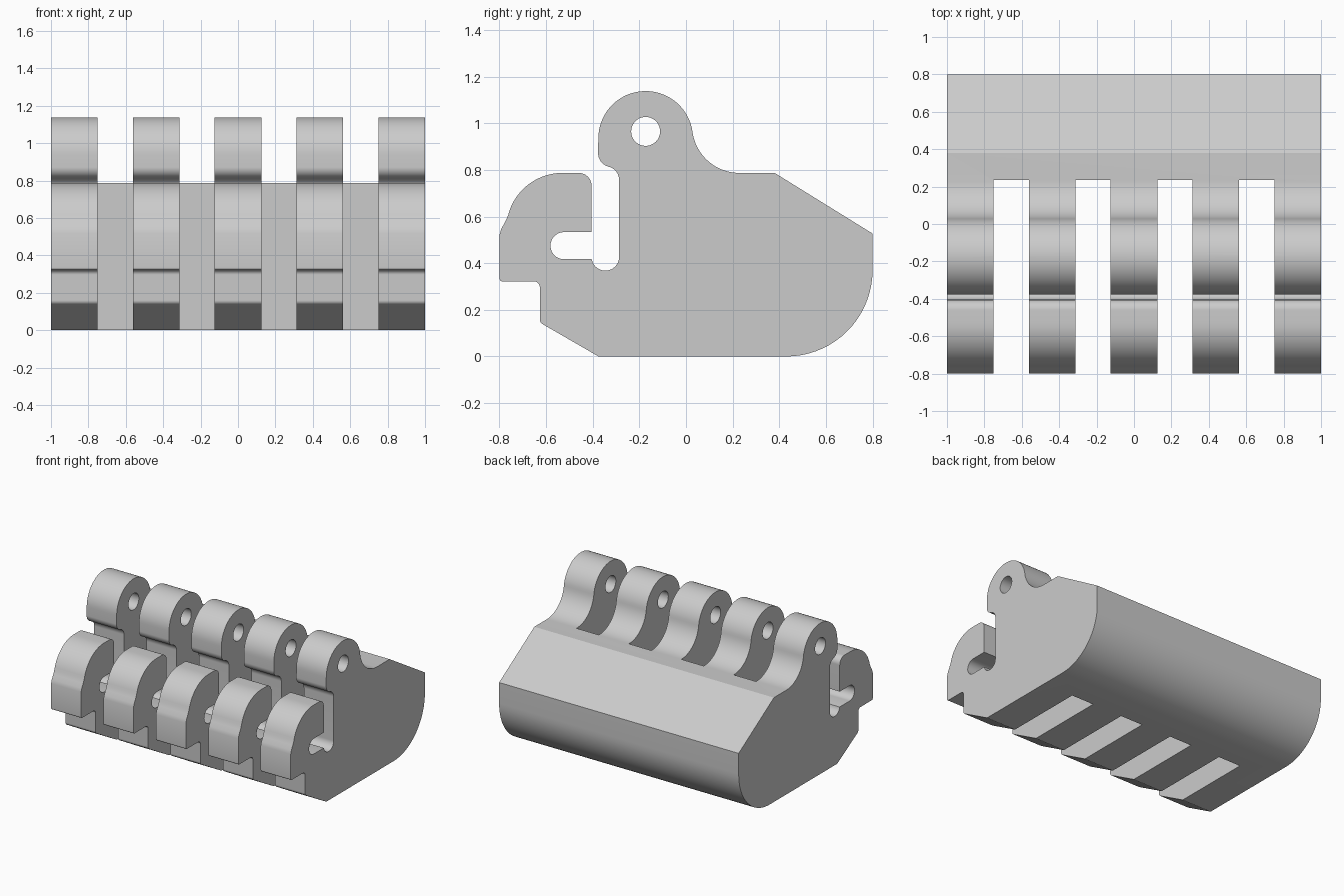
import bpy, bmesh
from math import sin, cos, radians, pi
from mathutils import Matrix, Vector

cube = bpy.data.objects.get("Cube")
if cube:
    bpy.data.objects.remove(cube, do_unlink=True)


def arc(cy, cz, r, start, end):
    """Points on an arc in the side plane, angles in degrees."""
    n = max(4, round(abs(end - start) / 5))
    angles = [radians(start + (end - start) * i / n) for i in range(n + 1)]
    return [(cy + r * cos(a), cz + r * sin(a)) for a in angles]


def add_object(name, bm):
    mesh = bpy.data.meshes.new(name)
    bmesh.ops.recalc_face_normals(bm, faces=bm.faces)
    bm.to_mesh(mesh)
    bm.free()
    obj = bpy.data.objects.new(name, mesh)
    bpy.context.collection.objects.link(obj)
    return obj


def cut(obj, cutter):
    """Subtract the cutter, apply the result and drop the cutter."""
    cutter.hide_render = True
    bpy.context.view_layer.objects.active = obj
    mod = obj.modifiers.new("cut", 'BOOLEAN')
    mod.operation = 'DIFFERENCE'
    mod.solver = 'EXACT'
    mod.object = cutter
    bpy.ops.object.modifier_apply(modifier=mod.name)
    bpy.data.objects.remove(cutter, do_unlink=True)


# Side profile: underside and rounded back
profile = [(-0.375, 0)]
profile += arc(0.43, 0.37, 0.37, -90, 0)
profile += [(0.8, 0.527), (0.38, 0.787)]
# Fillet up to the hinge knuckle, its round top and front lip
profile += arc(0.229, 0.99, 0.203, 270, 187.8)
profile += arc(-0.173, 0.935, 0.203, 7.8, 180)[1:]
profile += arc(-0.317, 0.872, 0.06, 180, 250)
# Hook slot
profile += arc(-0.345, 0.757, 0.058, 75, 0)
profile += arc(-0.346, 0.427, 0.059, 0, -170)
profile += [(-0.405, 0.417)]
profile += arc(-0.523, 0.475, 0.058, 270, 90)
profile += [(-0.405, 0.533)]
# Hook nose
profile += arc(-0.46, 0.732, 0.055, 0, 90)
profile += arc(-0.53, 0.547, 0.24, 90, 166)
profile += [(-0.775, 0.578), (-0.792, 0.547), (-0.8, 0.52)]
profile += arc(-0.787, 0.335, 0.013, 180, 270)
# Step under the hook
profile += arc(-0.652, 0.297, 0.025, 90, 0)
profile += arc(-0.602, 0.16, 0.025, 180, 240)

bm = bmesh.new()
face = bm.faces.new([bm.verts.new((-1, y, z)) for y, z in profile])
extruded = bmesh.ops.extrude_face_region(bm, geom=[face])["geom"]
bmesh.ops.translate(bm, vec=(2, 0, 0),
                    verts=[v for v in extruded if isinstance(v, bmesh.types.BMVert)])
body = add_object("hinge_block", bm)

# Pin hole through all knuckles
bm = bmesh.new()
bmesh.ops.create_cone(bm, cap_ends=True, segments=48, radius1=0.062, radius2=0.062, depth=3,
                      matrix=Matrix.Translation((0, -0.173, 0.965)) @ Matrix.Rotation(pi / 2, 4, 'Y'))
cut(body, add_object("pin_hole_cutter", bm))

# Four gaps that separate the five fingers
bm = bmesh.new()
for i in range(4):
    x = (i - 1.5) * 0.4375
    bmesh.ops.create_cube(bm, size=1, matrix=Matrix.Translation((x, -0.3825, 0.6))
                          @ Matrix.Diagonal((0.1875, 1.235, 2, 1)))
cut(body, add_object("gap_cutter", bm))

# Colour and shading
grey = bpy.data.materials.new("light_grey")
grey.use_nodes = True
grey.diffuse_color = (0.6, 0.6, 0.6, 1)
grey.node_tree.nodes["Principled BSDF"].inputs["Base Color"].default_value = (0.6, 0.6, 0.6, 1)
body.data.materials.clear()
body.data.materials.append(grey)
for poly in body.data.polygons:
    poly.material_index = 0
bpy.ops.object.select_all(action='DESELECT')
body.select_set(True)
bpy.context.view_layer.objects.active = body
bpy.ops.object.shade_smooth_by_angle(angle=radians(25))
